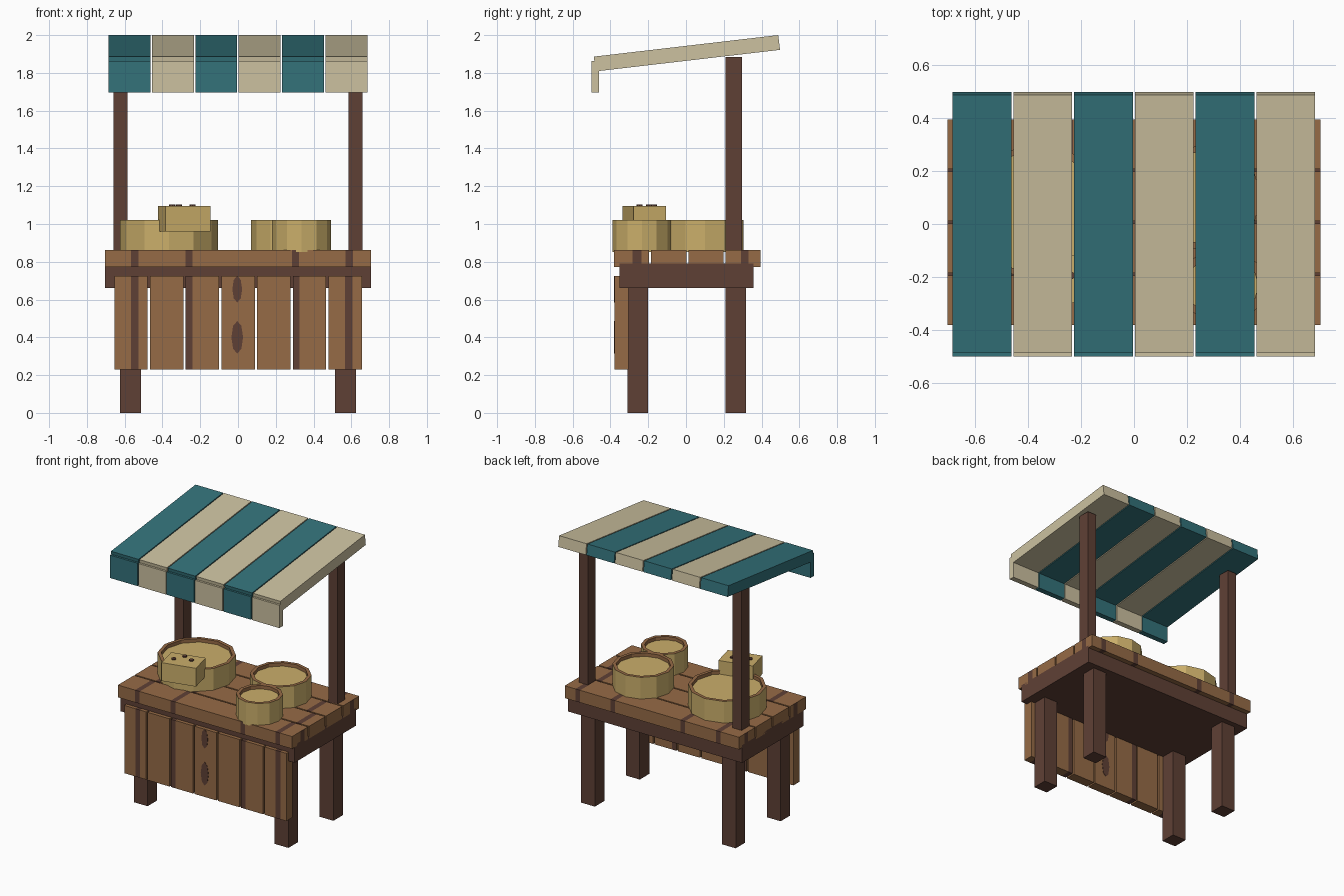
import bpy, bmesh, math
from mathutils import Vector, Matrix

if "Cube" in bpy.data.objects:
    bpy.data.objects.remove(bpy.data.objects["Cube"])


def mat(name, r, g, b):
    lin = [((c / 255 + 0.055) / 1.055) ** 2.4 for c in (r, g, b)]
    m = bpy.data.materials.new(name)
    m.diffuse_color = (*lin, 1)
    m.use_nodes = True
    m.node_tree.nodes["Principled BSDF"].inputs["Base Color"].default_value = m.diffuse_color
    return m


TEAL = mat("teal cloth", 51, 114, 122)
CREAM = mat("cream cloth", 204, 193, 160)
WOOD = mat("plank wood", 150, 107, 70)
DARK = mat("dark wood", 95, 64, 53)
STRAW = mat("straw yellow", 202, 174, 106)


def finish(bm, name, *mats):
    bmesh.ops.recalc_face_normals(bm, faces=bm.faces)
    me = bpy.data.meshes.new(name)
    bm.to_mesh(me)
    bm.free()
    for m in mats:
        me.materials.append(m)
    ob = bpy.data.objects.new(name, me)
    bpy.context.collection.objects.link(ob)
    return ob


def box_bm(x0, x1, y0, y1, z0, z1):
    bm = bmesh.new()
    bmesh.ops.create_cube(bm, size=1)
    for v in bm.verts:
        v.co = Vector(((x0 + x1) / 2 + v.co.x * (x1 - x0),
                       (y0 + y1) / 2 + v.co.y * (y1 - y0),
                       (z0 + z1) / 2 + v.co.z * (z1 - z0)))
    return bm


def box(name, m, *dims):
    return finish(box_bm(*dims), name, m)


def cut(bm, axis, value):
    n = Vector((0, 0, 0))
    n[axis] = 1
    bmesh.ops.bisect_plane(bm, geom=bm.verts[:] + bm.edges[:] + bm.faces[:],
                           plane_co=n * value, plane_no=n)


def banded_plank(name, dims, bands, end_band=None):
    """Plank with dark bands across x, optionally a band on its end faces."""
    bm = box_bm(*dims)
    for a, b in bands:
        cut(bm, 0, a)
        cut(bm, 0, b)
    if end_band:
        cut(bm, 1, end_band[0])
        cut(bm, 1, end_band[1])
    bm.normal_update()
    for f in bm.faces:
        c = f.calc_center_median()
        if abs(f.normal.x) > 0.5:
            dark = end_band and end_band[0] < c.y < end_band[1]
        else:
            dark = any(a < c.x < b for a, b in bands)
        f.material_index = 1 if dark else 0
    return finish(bm, name, WOOD, DARK)


def extrude_x(name, m, profile, x0, x1):
    bm = bmesh.new()
    f = bm.faces.new([bm.verts.new((x0, y, z)) for y, z in profile])
    r = bmesh.ops.extrude_face_region(bm, geom=[f])
    bmesh.ops.translate(bm, vec=(x1 - x0, 0, 0),
                        verts=[v for v in r["geom"] if isinstance(v, bmesh.types.BMVert)])
    return finish(bm, name, m)


# Striped canopy: sloped strips with a hanging valance
for i in range(6):
    x0 = -0.685 + i * 0.2295
    m = CREAM if i % 2 else TEAL
    extrude_x(f"canopy_strip_{i + 1}", m,
              [(-0.488, 1.886), (0.488, 2.0), (0.498, 1.922), (-0.478, 1.808)], x0, x0 + 0.222)
    box(f"canopy_valance_{i + 1}", m, x0, x0 + 0.222, -0.5, -0.46, 1.695, 1.862)

# Legs and canopy posts
for s, side in ((-1, "left"), (1, "right")):
    lx = sorted((s * 0.514, s * 0.625))
    px = sorted((s * 0.585, s * 0.658))
    box(f"front_leg_{side}", DARK, *lx, -0.31, -0.2, 0, 0.68)
    box(f"back_leg_{side}", DARK, *lx, 0.209, 0.318, 0, 0.68)
    box(f"canopy_post_{side}", DARK, *px, 0.209, 0.297, 0.67, 1.885)

# Table frame
box("table_frame", DARK, -0.704, 0.704, -0.352, 0.357, 0.66, 0.79)

# Table top planks
bands = [(-0.566, -0.528), (-0.277, -0.24), (0.286, 0.324), (0.57, 0.608)]
ends = [(-0.284, -0.236), None, None, (0.29, 0.332)]
for i in range(4):
    y0 = -0.381 + i * 0.1965
    d = (0, 0.03, -0.025, 0.01)[i]
    banded_plank(f"table_plank_{i + 1}", (-0.704, 0.704, y0, y0 + 0.186, 0.772, 0.862),
                 [(a + d, b + d) for a, b in bands], ends[i])

# Front panel planks
panel_bands = {0: (-0.566, -0.528), 2: (-0.277, -0.24), 5: (0.289, 0.326), 6: (0.567, 0.607)}
for i in range(7):
    x0 = -0.655 + i * 0.189
    b = panel_bands.get(i)
    banded_plank(f"front_plank_{i + 1}", (x0, x0 + 0.177, -0.378, -0.305, 0.23, 0.725),
                 [b] if b else [])

# Wood knots on the middle front plank
for i, (z, w, h) in enumerate(((0.4, 0.031, 0.086), (0.655, 0.026, 0.07))):
    bm = bmesh.new()
    bmesh.ops.create_cone(bm, cap_ends=True, segments=8, radius1=1, radius2=1, depth=0.078,
                          matrix=Matrix.Rotation(math.pi / 2, 4, 'X'))
    for v in bm.verts:
        v.co = Vector((-0.004 + v.co.x * w, v.co.y - 0.3415, z + v.co.z * h))
    finish(bm, f"wood_knot_{i + 1}", DARK)


# Round baskets: straw side, wooden rim, straw filling
def basket(name, x, y, r):
    rings = [(r, 0.852), (r, 1.02), (r - 0.024, 1.02), (r - 0.024, 0.995)]
    n = 12
    bm = bmesh.new()
    vs = [[bm.verts.new((x + q * math.cos(math.tau * k / n), y + q * math.sin(math.tau * k / n), z))
           for k in range(n)] for q, z in rings]
    for j in range(3):
        for k in range(n):
            l = (k + 1) % n
            f = bm.faces.new((vs[j][k], vs[j][l], vs[j + 1][l], vs[j + 1][k]))
            f.material_index = 1 if j else 0
    bm.faces.new(vs[0])
    bm.faces.new(vs[3])
    finish(bm, name, STRAW, WOOD)


basket("large_basket", -0.365, 0.045, 0.26)
basket("medium_basket", 0.275, 0.1, 0.205)
basket("small_basket", 0.337, -0.233, 0.156)

# Turned block with dark spots on top
block = box("straw_block", STRAW, -0.1225, 0.1225, -0.0875, 0.0875, 0.96, 1.094)
block.location = (-0.285, -0.221, 0)
block.rotation_euler.z = math.radians(13.7)
for i, (x, y) in enumerate(((-0.348, -0.245), (-0.312, -0.17), (-0.24, -0.195))):
    bm = bmesh.new()
    bmesh.ops.create_cone(bm, cap_ends=True, segments=8, radius1=0.016, radius2=0.016,
                          depth=0.014, matrix=Matrix.Translation((x, y, 1.095)))
    finish(bm, f"block_spot_{i + 1}", DARK)
